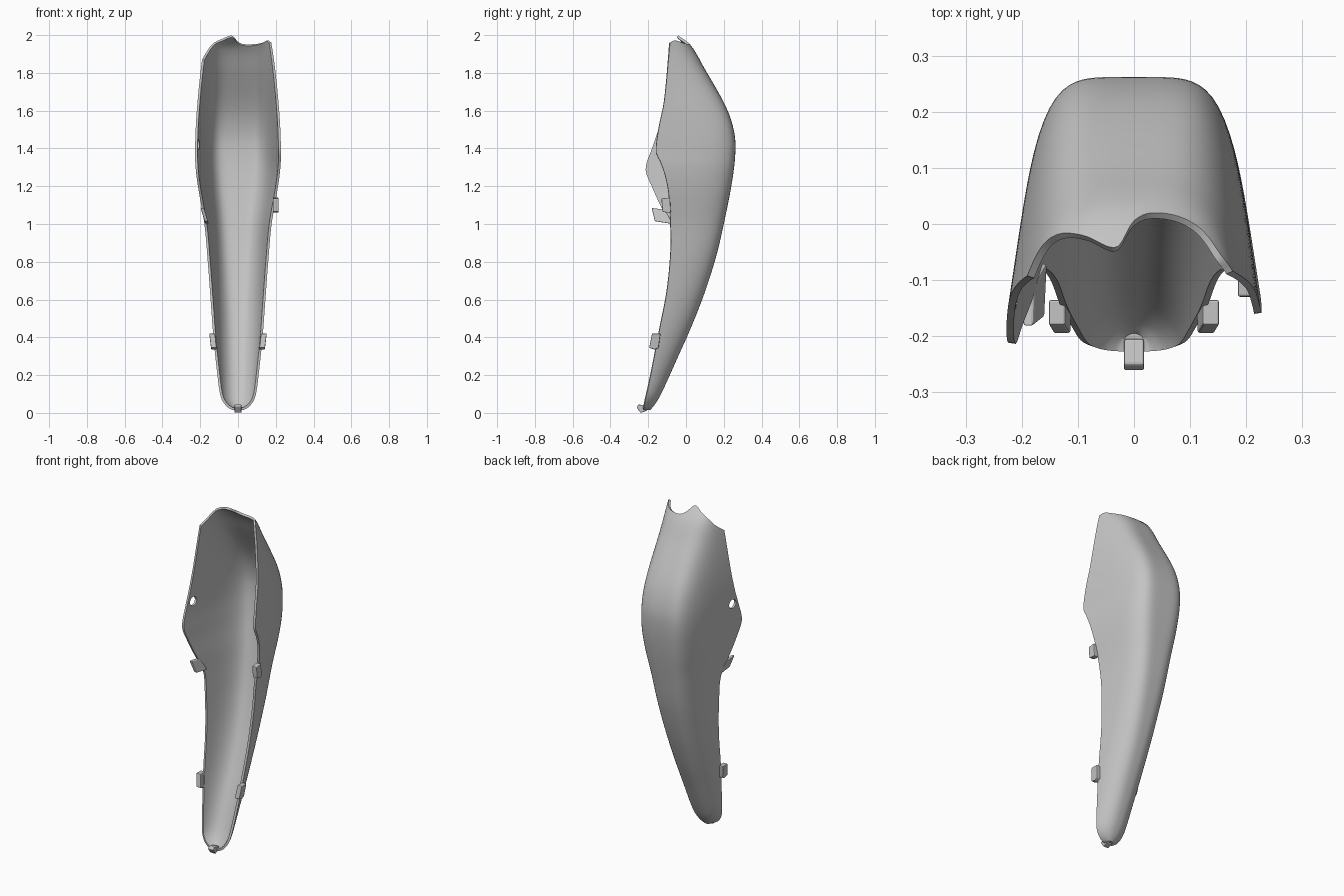
import bpy, bmesh, math
from mathutils import Vector

default_cube = bpy.data.objects.get("Cube")
if default_cube:
    bpy.data.objects.remove(default_cube, do_unlink=True)

# Single plastic colour
grey = bpy.data.materials.new("light_grey_plastic")
grey.use_nodes = True
grey.diffuse_color = (0.55, 0.55, 0.55, 1)
grey.node_tree.nodes["Principled BSDF"].inputs["Base Color"].default_value = grey.diffuse_color


def smooth_curve(keys, t):
    """Cubic interpolation through (position, value) keys."""
    if t <= keys[0][0]:
        return keys[0][1]
    if t >= keys[-1][0]:
        return keys[-1][1]

    def slope(i):
        lo, hi = keys[max(i - 1, 0)], keys[min(i + 1, len(keys) - 1)]
        return (hi[1] - lo[1]) / (hi[0] - lo[0])

    i = max(j for j in range(len(keys) - 1) if keys[j][0] <= t)
    (p, a), (q, b) = keys[i], keys[i + 1]
    h = q - p
    s = (t - p) / h
    return (a * (1 + 2 * s) * (1 - s) ** 2 + b * s * s * (3 - 2 * s)
            + h * s * (1 - s) * (slope(i) * (1 - s) - slope(i + 1) * s))


def make_object(name, bm):
    mesh = bpy.data.meshes.new(name)
    bm.normal_update()
    bm.to_mesh(mesh)
    bm.free()
    obj = bpy.data.objects.new(name, mesh)
    bpy.context.collection.objects.link(obj)
    mesh.materials.append(grey)
    return obj


def activate(obj):
    bpy.ops.object.select_all(action='DESELECT')
    obj.select_set(True)
    bpy.context.view_layer.objects.active = obj


def apply_modifiers(obj):
    activate(obj)
    for mod in list(obj.modifiers):
        bpy.ops.object.modifier_apply(modifier=mod.name)


# Shell outlines, each as (height, value)
BACK = [(.015, -.19), (.04, -.168), (.1, -.132), (.28, -.05), (.46, .03), (.64, .1), (.83, .16),
        (1, .2), (1.25, .248), (1.42, .262), (1.53, .245), (1.64, .202), (1.82, .1), (1.95, .022), (2, -.045)]
WIDTH = [(.015, .03), (.03, .055), (.06, .08), (.1, .095), (.2, .109), (.4, .13), (.6, .145), (.8, .16),
         (1, .178), (1.2, .212), (1.32, .226), (1.45, .226), (1.6, .218), (1.8, .199), (1.95, .178), (2, .165)]
LOWER_EDGE = [(.015, -.226), (.18, -.19), (.44, -.14), (.65, -.1), (.87, -.08), (1, -.082)]
UPPER_EDGE = [(1.5, -.145), (1.65, -.115), (1.95, -.085), (2, -.08)]
LEFT_EDGE = LOWER_EDGE + [(1.15, -.09), (1.25, -.108), (1.33, -.135), (1.38, -.158)] + UPPER_EDGE
RIGHT_EDGE = LOWER_EDGE + [(1.1, -.135), (1.2, -.18), (1.29, -.212), (1.4, -.178)] + UPPER_EDGE
SQUARENESS = [(0, 2.4), (.6, 3), (1, 4), (1.4, 5), (1.75, 4), (2, 3)]
# Top rim height, running from the left edge round the back to the right edge
RIM = [(0, 1.96), (.1, 1.972), (.25, 1.955), (.42, 1.952), (.5, 1.965), (.58, 1.997),
       (.7, 1.98), (.8, 1.955), (.9, 1.91), (1, 1.87)]


def shell_point(height, turn):
    blend_from = 1.6
    if height > blend_from:
        top = smooth_curve(RIM, turn)
        height = blend_from + (height - blend_from) * (top - blend_from) / (2 - blend_from)
    angle = math.pi * turn
    c, s = math.cos(angle), math.sin(angle)
    n = smooth_curve(SQUARENESS, height)
    r = (abs(c) ** n + abs(s) ** n) ** (-1 / n)
    depth = r * s
    front = smooth_curve(LEFT_EDGE if c > 0 else RIGHT_EDGE, height)
    back = smooth_curve(BACK, height)
    x = smooth_curve(WIDTH, height) * r * c * (1 - .27 * depth)
    return Vector((x, front + (back - front) * depth, height))


def build_shell():
    rows, cols = 100, 56
    bm = bmesh.new()
    grid = []
    for i in range(rows + 1):
        height = .015 + 1.985 * (i / rows) ** 1.25
        grid.append([bm.verts.new(shell_point(height, j / cols)) for j in range(cols + 1)])
    for low, high in zip(grid, grid[1:]):
        for j in range(cols):
            bm.faces.new((low[j], low[j + 1], high[j + 1], high[j]))
    bm.faces.new(list(reversed(grid[0])))
    shell = make_object("fairing_shell", bm)
    wall = shell.modifiers.new("wall", 'SOLIDIFY')
    wall.thickness = .013
    wall.offset = -1

    # Fixing hole through the right wall
    bpy.ops.mesh.primitive_cylinder_add(vertices=24, radius=.027, depth=.2,
                                        location=(-.22, -.128, 1.42), rotation=(0, math.pi / 2, 0))
    cutter = bpy.context.object
    cutter.name = "hole_cutter"
    cutter.hide_render = True
    hole = shell.modifiers.new("hole", 'BOOLEAN')
    hole.operation = 'DIFFERENCE'
    hole.object = cutter
    apply_modifiers(shell)
    bpy.data.objects.remove(cutter, do_unlink=True)
    activate(shell)
    bpy.ops.object.shade_smooth_by_angle(angle=math.radians(40))


def clip(name, x_range, side_profile, lean=0):
    """Small tab: a side profile of (y, z) points extruded across x."""
    bm = bmesh.new()
    base = side_profile[0][1]
    ends = [[bm.verts.new((x + lean * (z - base), y, z)) for y, z in side_profile] for x in x_range]
    count = len(side_profile)
    bm.faces.new(ends[0])
    bm.faces.new(list(reversed(ends[1])))
    for i in range(count):
        j = (i + 1) % count
        bm.faces.new((ends[0][j], ends[0][i], ends[1][i], ends[1][j]))
    bmesh.ops.recalc_face_normals(bm, faces=bm.faces)
    obj = make_object(name, bm)
    bevel = obj.modifiers.new("soft_edges", 'BEVEL')
    bevel.width = .004
    bevel.segments = 2
    apply_modifiers(obj)


build_shell()

# Lower pair of clips
lower = [(-.165, .335), (-.195, .345), (-.18, .42), (-.135, .42), (-.145, .345)]
for side, name in ((1, "left_lower_clip"), (-1, "right_lower_clip")):
    clip(name, (side * .112, side * .142), lower, lean=side * .12)

# Upper clips differ from side to side
clip("left_upper_clip", (.185, .215), [(-.1, 1.06), (-.125, 1.065), (-.13, 1.135), (-.085, 1.14), (-.08, 1.06)])
clip("right_upper_clip", (-.177, -.159), [(-.165, 1.015), (-.182, 1.085), (-.11, 1.075), (-.07, 1.0)], lean=-.3)

# Locating tab at the tip
clip("tip_tab", (-.018, .018), [(-.205, .012), (-.24, 0), (-.262, .03), (-.25, .045), (-.205, .035)])
